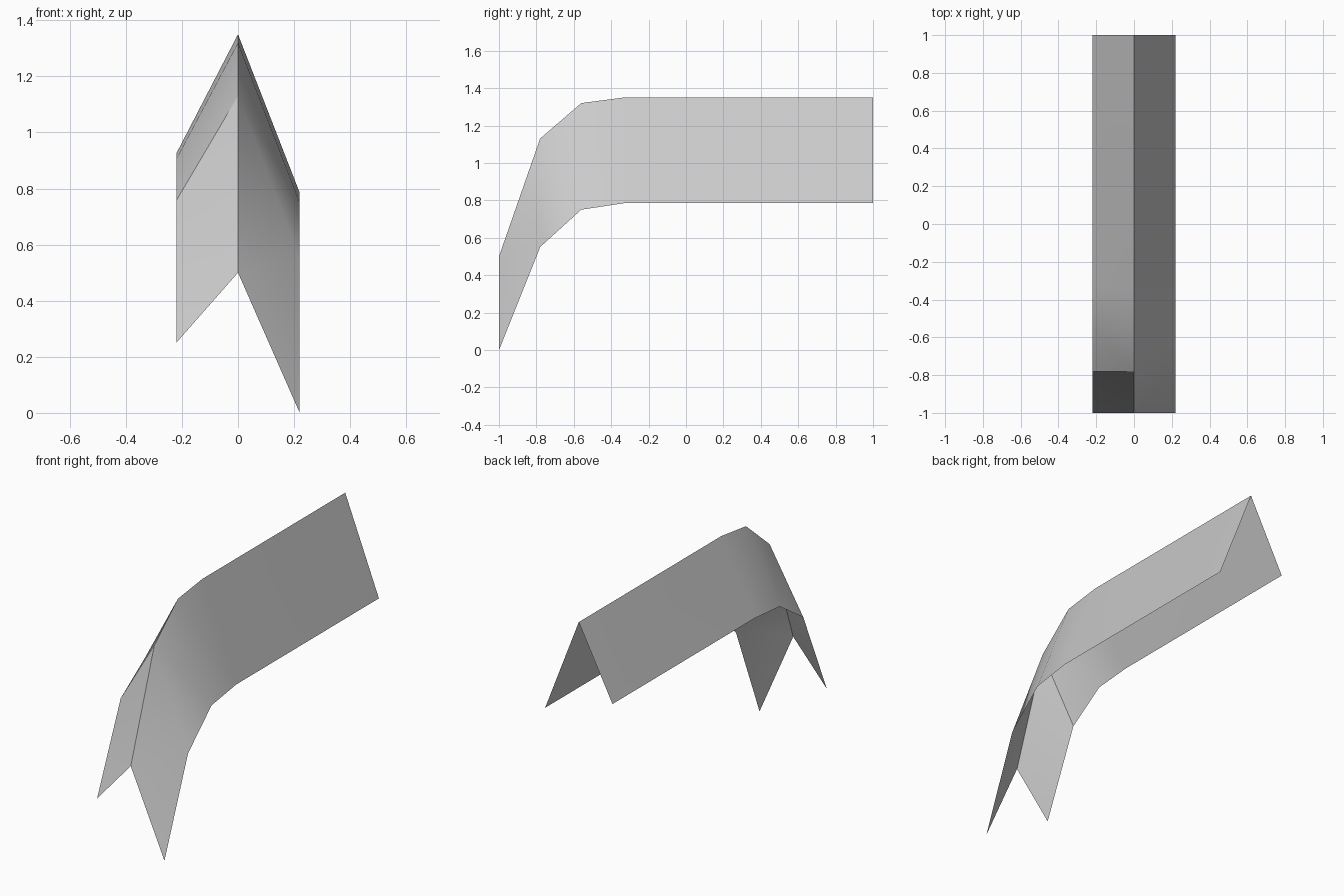
import bpy
import bmesh
from math import radians

cube = bpy.data.objects.get("Cube")
if cube:
    bpy.data.objects.remove(cube, do_unlink=True)

# One plain grey for the whole sheet
grey = bpy.data.materials.new("light_grey")
grey.use_nodes = True
grey.diffuse_color = (0.6, 0.6, 0.6, 1)
grey.node_tree.nodes["Principled BSDF"].inputs["Base Color"].default_value = (0.6, 0.6, 0.6, 1)

# Heights of the ridge and both eaves at each station along the length
HALF_WIDTH = 0.22
stations = [-1, -0.78, -0.56, -0.33, 1]
ridge_heights = [0.5, 1.13, 1.32, 1.35, 1.35]
right_heights = [0.25, 0.757, 0.905, 0.925, 0.925]
left_heights = [0.0, 0.55, 0.75, 0.785, 0.785]

bm = bmesh.new()


def rail(x, heights):
    return [bm.verts.new((x, y, z)) for y, z in zip(stations, heights)]


def slope(eave, ridge, side):
    """Skin one slope between its eave and the shared ridge, facing outward."""
    for i in range(len(stations) - 1):
        for tri in ((eave[i], eave[i + 1], ridge[i]),
                    (ridge[i], eave[i + 1], ridge[i + 1])):
            bm.faces.new(tri[::side])


# Bent sheet folded along its ridge
ridge = rail(0, ridge_heights)
slope(rail(HALF_WIDTH, left_heights), ridge, 1)
slope(rail(-HALF_WIDTH, right_heights), ridge, -1)

mesh = bpy.data.meshes.new("folded_sheet")
bm.to_mesh(mesh)
bm.free()
mesh.materials.append(grey)
sheet = bpy.data.objects.new("folded_sheet", mesh)
bpy.context.collection.objects.link(sheet)

# Smooth along the bend, sharp at the fold
bpy.ops.object.select_all(action="DESELECT")
sheet.select_set(True)
bpy.context.view_layer.objects.active = sheet
bpy.ops.object.shade_smooth_by_angle(angle=radians(30))
